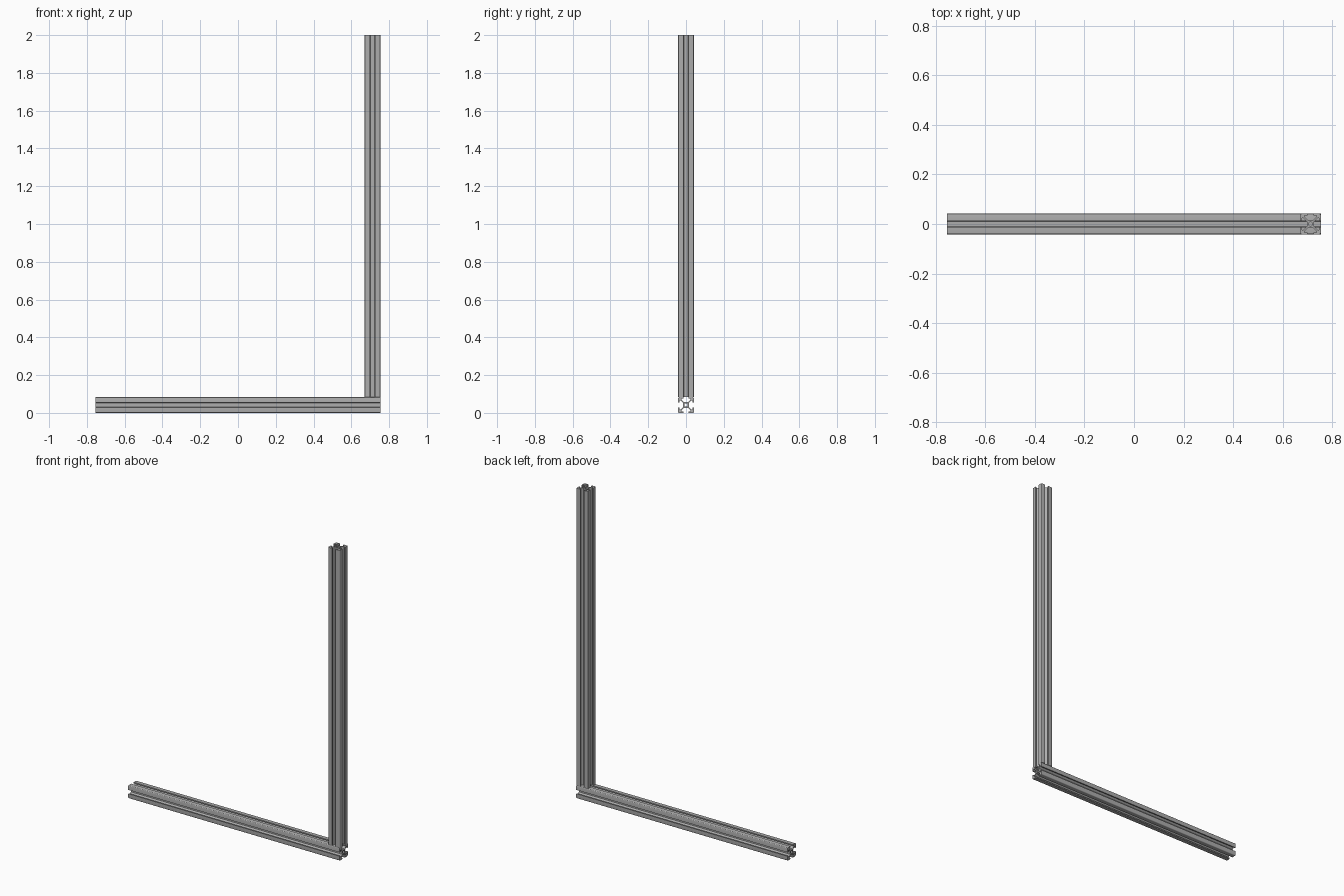
import bpy, bmesh, math
from mathutils import Vector, Matrix

cube = bpy.data.objects.get("Cube")
if cube:
    bpy.data.objects.remove(cube, do_unlink=True)

WIDTH = 0.083
HALF = WIDTH / 2
SPAN = 0.754      # half length of the base rail
HEIGHT = 2.0

aluminium = bpy.data.materials.new("grey_aluminium")
aluminium.use_nodes = True
colour = (0.42, 0.42, 0.42, 1)
aluminium.diffuse_color = colour
aluminium.node_tree.nodes["Principled BSDF"].inputs["Base Color"].default_value = colour


def slot_outline():
    """T-slot section: one corner arm, mirrored on its diagonal, turned four times."""
    half_arm = [(0.24, 0.36), (0.57, 0.69), (0.57, 0.82), (0.3, 0.82), (0.3, 1)]
    r = 0.12
    corner = [(1 - r + r * math.sin(a), 1 - r + r * math.cos(a))
              for a in (i * math.pi / 8 for i in range(5))]
    arm = half_arm + corner + [(y, x) for x, y in reversed(half_arm)]
    points = []
    for turn in range(4):
        rot = Matrix.Rotation(-turn * math.pi / 2, 2)
        points += [rot @ Vector(p) for p in arm]
    return points


def bore_outline(radius=0.2, sides=16):
    return [Vector((radius * math.cos(t), radius * math.sin(t)))
            for t in (2 * math.pi * i / sides for i in range(sides))]


def extrusion(name, length, matrix):
    bm = bmesh.new()
    edges = []
    for loop in (slot_outline(), bore_outline()):
        verts = [bm.verts.new((p.x * HALF, p.y * HALF, 0)) for p in loop]
        edges += [bm.edges.new((v, verts[i - 1])) for i, v in enumerate(verts)]
    bmesh.ops.triangle_fill(bm, edges=edges, use_beauty=True, use_dissolve=False)
    # Sweep the section along the rail
    swept = bmesh.ops.extrude_face_region(bm, geom=bm.faces[:], use_keep_orig=True)
    top = [g for g in swept["geom"] if isinstance(g, bmesh.types.BMVert)]
    bmesh.ops.translate(bm, verts=top, vec=(0, 0, length))
    bmesh.ops.recalc_face_normals(bm, faces=bm.faces[:])
    bm.transform(matrix)
    mesh = bpy.data.meshes.new(name)
    bm.to_mesh(mesh)
    bm.free()
    mesh.materials.append(aluminium)
    obj = bpy.data.objects.new(name, mesh)
    bpy.context.collection.objects.link(obj)
    bpy.ops.object.select_all(action="DESELECT")
    obj.select_set(True)
    bpy.context.view_layer.objects.active = obj
    bpy.ops.object.shade_smooth_by_angle(angle=math.radians(30))
    return obj


# Base rail lying along x
extrusion("base_rail", 2 * SPAN,
          Matrix.Translation((-SPAN, 0, HALF)) @ Matrix.Rotation(math.pi / 2, 4, "Y"))

# Upright post standing on the left end of the rail
extrusion("upright_post", HEIGHT - WIDTH,
          Matrix.Translation((SPAN - HALF, 0, WIDTH)))
